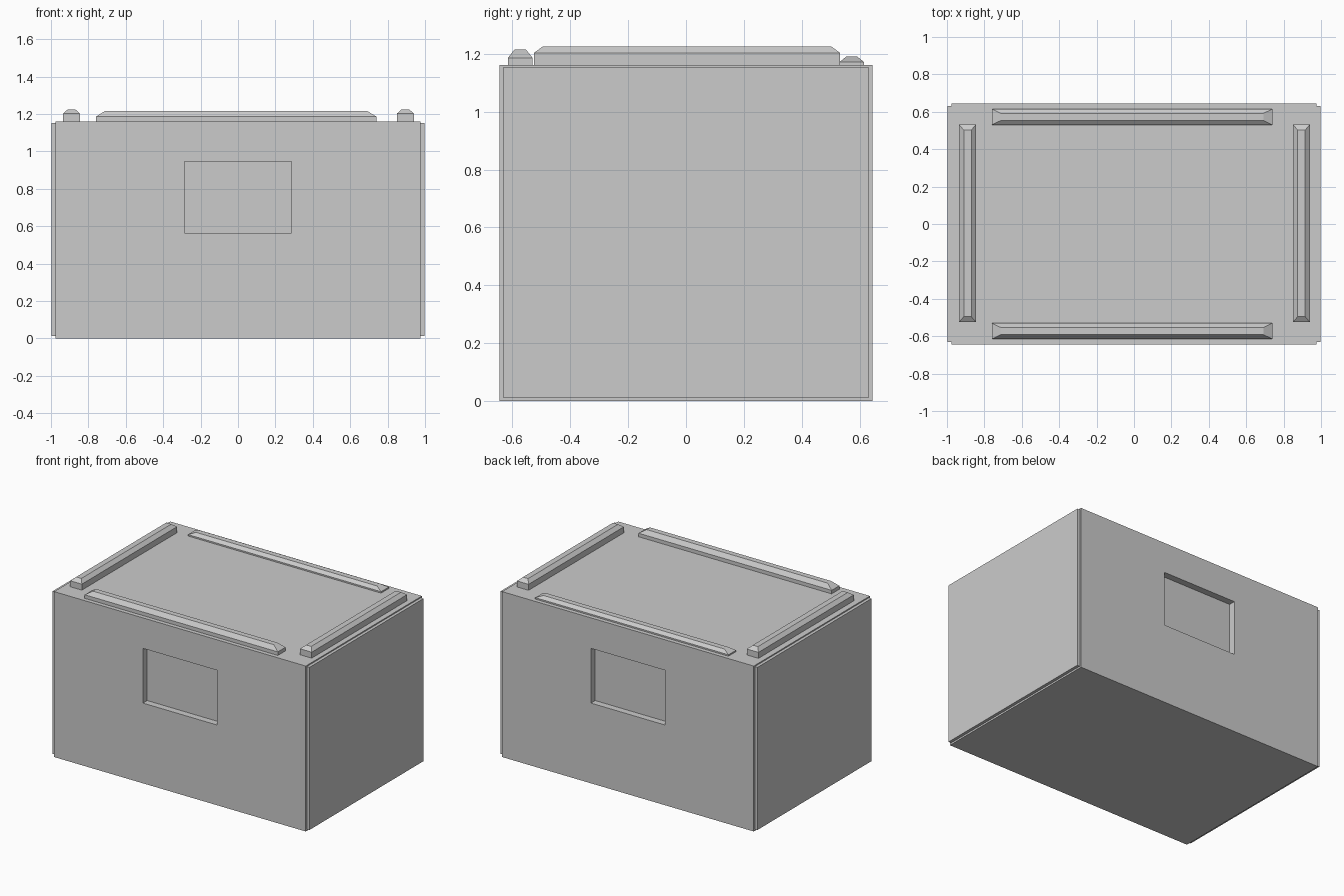
import bpy, bmesh

if "Cube" in bpy.data.objects:
    bpy.data.objects.remove(bpy.data.objects["Cube"])


def box(name, x0, x1, y0, y1, z0, z1):
    bm = bmesh.new()
    v = [bm.verts.new((x, y, z)) for z in (z0, z1)
         for x, y in ((x0, y0), (x1, y0), (x1, y1), (x0, y1))]
    bm.faces.new(v[3::-1])
    bm.faces.new(v[4:])
    for i in range(4):
        j = (i + 1) % 4
        bm.faces.new((v[i], v[j], v[j + 4], v[i + 4]))
    return finish(name, bm)


def finish(name, bm):
    me = bpy.data.meshes.new(name)
    bm.to_mesh(me)
    bm.free()
    ob = bpy.data.objects.new(name, me)
    bpy.context.collection.objects.link(ob)
    return ob


def rail(name, x0, x1, y0, y1, shoulder, top, dx, dy):
    """Straight-sided bar with a tapered cap, resting on the lid."""
    bm = bmesh.new()
    rings = []
    for z, ix, iy in ((1.15, 0, 0), (shoulder, 0, 0), (top, dx, dy)):
        rings.append([bm.verts.new(p) for p in (
            (x0 + ix, y0 + iy, z), (x1 - ix, y0 + iy, z),
            (x1 - ix, y1 - iy, z), (x0 + ix, y1 - iy, z))])
    bm.faces.new(rings[0][::-1])
    bm.faces.new(rings[-1])
    for a, b in zip(rings, rings[1:]):
        for i in range(4):
            j = (i + 1) % 4
            bm.faces.new((a[i], a[j], b[j], b[i]))
    return finish(name, bm)


# Main body with a shallow hand recess on front and back
body = box("crate_body", -0.977, 0.977, -0.644, 0.644, 0, 1.161)
for side, y0, y1 in (("front", -0.7, -0.597), ("back", 0.597, 0.7)):
    cutter = box(side + "_recess_cutter", -0.287, 0.287, y0, y1, 0.563, 0.947)
    cutter.hide_render = True
    cutter.hide_set(True)
    mod = body.modifiers.new(side + "_recess", 'BOOLEAN')
    mod.operation = 'DIFFERENCE'
    mod.solver = 'EXACT'
    mod.object = cutter
bpy.context.view_layer.update()
deps = bpy.context.evaluated_depsgraph_get()
cut_mesh = bpy.data.meshes.new_from_object(body.evaluated_get(deps))
body.modifiers.clear()
body.data = cut_mesh
for ob in [o for o in bpy.data.objects if o.name.endswith("cutter")]:
    bpy.data.objects.remove(ob)

# Thin end panels
box("left_panel", -0.998, -0.97, -0.632, 0.632, 0.012, 1.153)
box("right_panel", 0.97, 0.998, -0.632, 0.632, 0.012, 1.153)

# Stacking rails on the lid
rail("left_rail", -0.935, -0.845, -0.525, 0.532, 1.203, 1.225, 0.025, 0.03)
rail("right_rail", 0.85, 0.94, -0.525, 0.532, 1.203, 1.225, 0.025, 0.03)
rail("front_rail", -0.76, 0.74, -0.615, -0.53, 1.186, 1.215, 0.047, 0.023)
rail("back_rail", -0.76, 0.74, 0.53, 0.615, 1.171, 1.19, 0.047, 0.023)
